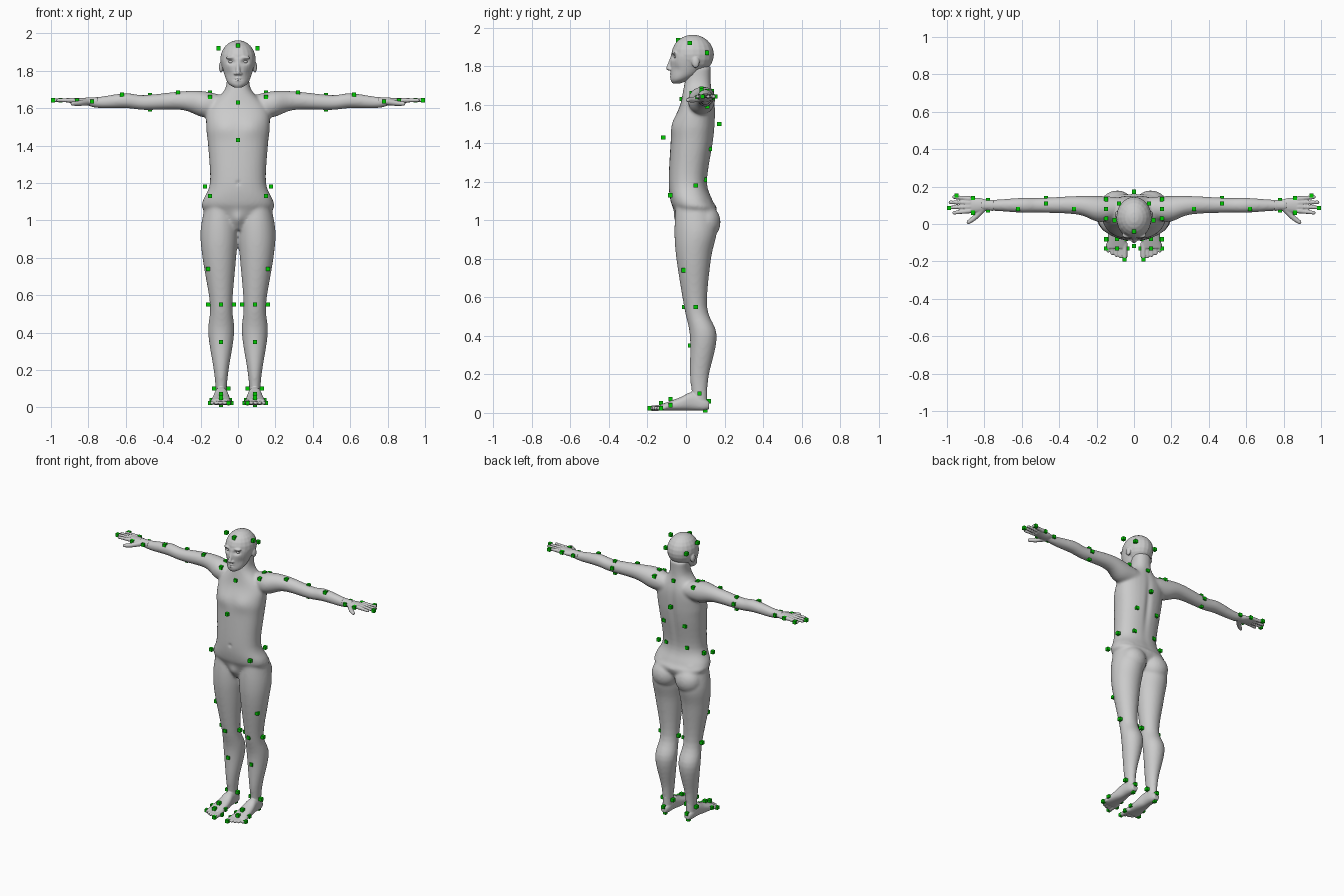
import bpy
import bmesh
import math
from mathutils import Matrix, Vector

default_cube = bpy.data.objects.get("Cube")
if default_cube:
    bpy.data.objects.remove(default_cube, do_unlink=True)

SIDES = (1, -1)


def make_material(name, colour):
    material = bpy.data.materials.new(name)
    material.use_nodes = True
    material.diffuse_color = colour
    material.node_tree.nodes["Principled BSDF"].inputs["Base Color"].default_value = colour
    return material


skin_grey = make_material("skin grey", (.6, .6, .6, 1))
marker_green = make_material("marker green", (0, .6, 0, 1))


def spline_rows(rows, steps=5):
    """Smoothly fill in rows between the given ones."""
    rows = [Vector(row) for row in rows]
    filled = []
    for i, (start, end) in enumerate(zip(rows, rows[1:])):
        before, after = rows[max(i - 1, 0)], rows[min(i + 2, len(rows) - 1)]
        leave, arrive = (end - before) / 2, (after - start) / 2
        for step in range(steps):
            t = step / steps
            ease = t * t * (3 - 2 * t)
            filled.append(start.lerp(end, ease) + leave * (t * (1 - t) ** 2) - arrive * (t * t * (1 - t)))
    return filled + [rows[-1]]


def tube(bm, axis, rows, side=1, power=2, count=32):
    """Closed loft along an axis; a row is position, two centres, two radii."""
    rings = []
    for along, centre_a, centre_b, radius_a, radius_b in spline_rows(rows):
        ring = []
        for k in range(count):
            angle = math.tau * k / count
            cosine, sine = math.cos(angle), math.sin(angle)
            a = centre_a + radius_a * math.copysign(abs(cosine) ** (2 / power), cosine)
            b = centre_b + radius_b * math.copysign(abs(sine) ** (2 / power), sine)
            x, y, z = {"x": (along, a, b), "y": (a, along, b), "z": (a, b, along)}[axis]
            ring.append(bm.verts.new((x * side, y, z)))
        rings.append(ring)
    faces = [bm.faces.new(rings[0]), bm.faces.new(rings[-1])]
    for low, high in zip(rings, rings[1:]):
        for k in range(count):
            faces.append(bm.faces.new((low[k - 1], low[k], high[k], high[k - 1])))
    bmesh.ops.recalc_face_normals(bm, faces=faces)


def ball(bm, centre, radii, side=1):
    x, y, z = centre
    place = Matrix.Translation((x * side, y, z))
    bmesh.ops.create_uvsphere(bm, u_segments=20, v_segments=12, radius=1,
                              matrix=place @ Matrix.Diagonal((*radii, 1)))


def digit(bm, points, start_radius, end_radius, side=1):
    """Finger, toe or nose: a tapering run of overlapping balls."""
    path = spline_rows(points, steps=8)
    for i, point in enumerate(path):
        radius = start_radius + (end_radius - start_radius) * i / (len(path) - 1)
        ball(bm, point, (radius, radius, radius), side)


def add_object(name, mesh, material):
    mesh.name = name
    mesh.materials.clear()
    mesh.materials.append(material)
    obj = bpy.data.objects.new(name, mesh)
    bpy.context.collection.objects.link(obj)
    return obj


def finish(name, bm, voxel, smoothing, dents=()):
    """Fuse the overlapping volumes, soften them, then press dents along y."""
    rough = bpy.data.meshes.new(name)
    bm.to_mesh(rough)
    bm.free()
    source = add_object(name, rough, skin_grey)
    fuse = source.modifiers.new("fuse", "REMESH")
    fuse.mode, fuse.voxel_size = "VOXEL", voxel
    soften = source.modifiers.new("soften", "SMOOTH")
    soften.iterations = smoothing
    bpy.context.view_layer.update()
    depsgraph = bpy.context.evaluated_depsgraph_get()
    fused = bpy.data.meshes.new_from_object(source.evaluated_get(depsgraph))
    bpy.data.objects.remove(source)
    bpy.data.meshes.remove(rough)
    for vert in fused.vertices:
        start = Vector((abs(vert.co.x), vert.co.y, vert.co.z))
        for centre, size, push in dents:
            offset = start - Vector(centre)
            distance = sum((o / s) ** 2 for o, s in zip(offset, size))
            vert.co.y += push * math.exp(-distance)
    fused.shade_smooth()
    return add_object(name, fused, skin_grey)


# Body: trunk and neck, then legs, arms and buttocks
bm = bmesh.new()
tube(bm, "z", [
    (.95, 0, .04, .06, .06), (1.05, 0, .05, .18, .11), (1.1, 0, .03, .19, .11),
    (1.2, 0, .01, .15, .1), (1.4, 0, .03, .16, .11), (1.5, 0, .04, .17, .11),
    (1.6, 0, .06, .16, .09), (1.7, 0, .06, .07, .07), (1.8, 0, .07, .06, .06)], power=2.3)
for side in SIDES:
    tube(bm, "z", [
        (1.1, .1, .04, .07, .09), (.95, .1, .05, .1, .11), (.8, .1, .04, .09, .09),
        (.55, .09, .05, .06, .06), (.4, .09, .09, .07, .07), (.2, .09, .07, .04, .05),
        (.1, .09, .07, .03, .04), (.04, .09, .07, .03, .04)], side)
    tube(bm, "x", [
        (.05, .09, 1.61, .05, .05), (.18, .08, 1.62, .07, .07), (.3, .1, 1.64, .05, .05),
        (.5, .1, 1.63, .04, .04), (.6, .1, 1.64, .04, .04), (.75, .1, 1.63, .03, .03),
        (.82, .1, 1.64, .03, .02)], side)
    ball(bm, (.09, .1, .99), (.09, .08, .09), side)
body = finish("body", bm, voxel=.008, smoothing=10, dents=[
    ((0, .16, 1.4), (.02, .06, .2), -.01),       # spine groove
    ((.08, -.08, 1.5), (.06, .05, .05), -.008),  # chest
    ((0, -.08, 1.2), (.01, .04, .01), .008),     # navel
    ((0, -.06, 1), (.03, .05, .04), -.02),       # groin
])

# Head with nose, lips, brows and ears
bm = bmesh.new()
ball(bm, (0, .035, 1.86), (.095, .11, .103))
tube(bm, "z", [
    (1.71, 0, -.05, .02, .02), (1.73, 0, -.03, .05, .05), (1.77, 0, 0, .07, .08),
    (1.85, 0, .02, .09, .1), (1.9, 0, .03, .08, .09)])
digit(bm, [(0, -.07, 1.85), (0, -.09, 1.79)], start_radius=.009, end_radius=.013)
for height in (1.758, 1.747):
    ball(bm, (0, -.07, height), (.02, .015, .007))
for side in SIDES:
    ball(bm, (.013, -.08, 1.785), (.01, .014, .009), side)
    ball(bm, (.035, -.06, 1.87), (.03, .016, .01), side)
    ball(bm, (.09, .05, 1.82), (.012, .02, .03), side)
head = finish("head", bm, voxel=.004, smoothing=4, dents=[
    ((.037, -.07, 1.847), (.02, .04, .012), .014),  # eye sockets
    ((.055, -.05, 1.785), (.02, .04, .025), .006),  # cheeks
    ((0, -.08, 1.753), (.02, .03, .003), .005),     # mouth line
])

# Eyeballs
bm = bmesh.new()
for side in SIDES:
    ball(bm, (.037, -.05, 1.848), (.015, .014, .01), side)
finish("eyes", bm, voxel=.003, smoothing=2)

# Hands: palm, four fingers and thumb
bm = bmesh.new()
for side in SIDES:
    tube(bm, "x", [
        (.75, .1, 1.635, .03, .025), (.79, .1, 1.635, .03, .02), (.83, .1, 1.635, .04, .02),
        (.9, .1, 1.64, .04, .012)], side)
    for i in range(4):
        knuckle = Vector((.88, .07 + .022 * i, 1.642))
        tip = Vector((.985 - .01 * (i - 1.5) ** 2, .06 + .028 * i, 1.642))
        digit(bm, [knuckle, tip], start_radius=.0135, end_radius=.0095, side=side)
    digit(bm, [(.81, .08, 1.632), (.85, .036, 1.626), (.885, .01, 1.624)],
          start_radius=.018, end_radius=.011, side=side)
hands = finish("hands", bm, voxel=.004, smoothing=3)

# Feet: heel to ball, ankle and five toes
bm = bmesh.new()
for side in SIDES:
    tube(bm, "y", [
        (.12, .09, .04, .02, .02), (.09, .09, .045, .03, .033), (.03, .09, .06, .035, .047),
        (-.03, .09, .046, .045, .035), (-.13, .094, .028, .055, .016)], side, power=2.4)
    tube(bm, "z", [(.03, .09, .07, .03, .04), (.13, .09, .07, .03, .04)], side)
    for i in range(5):
        x, tip = .05 + .022 * i, .002 * i * i - .175
        radius = .012 if i else .017
        digit(bm, [(x, -.11, .028), (x, tip, .024)], radius, radius * .85, side)
feet = finish("feet", bm, voxel=.004, smoothing=4)

# Measuring markers: small cubes set on the skin, found by a ray from inside a part
DIRECTIONS = {"front": (0, -1, 0), "back": (0, 1, 0), "up": (0, 0, 1), "down": (0, 0, -1),
              "out": (1, 0, 0), "in": (-1, 0, 0)}
ELBOW, WRIST, PALM = (.47, .11, 1.635), (.78, .1, 1.635), (.86, .1, 1.64)
KNEE, ANKLE, INSTEP, TOES = (.09, .05, .55), (.09, .07, .1), (.09, -.08, .04), (.09, -.13, .024)
SHOULDER = (.15, .08, 1.66)
MARKERS = [
    (body, "front", 0, [(0, .05, 1.63), SHOULDER, (.16, .05, .74), KNEE, (.09, .08, .35), WRIST]),
    (body, "front", .04, [(0, .05, 1.43), (.15, .05, 1.13)]),
    (body, "back", 0, [(0, .06, 1.67), SHOULDER, (.08, .05, 1.37), (.08, .05, 1.21), ELBOW, WRIST]),
    (body, "back", .03, [(0, .05, 1.5)]),
    (body, "up", 0, [SHOULDER, (.32, .08, 1.64), ELBOW, (.62, .08, 1.64)]),
    (body, "down", 0, [ELBOW]),
    (body, "out", .03, [(.1, .05, 1.18)]),
    (body, "out", .01, [KNEE, ANKLE]),
    (body, "in", .01, [KNEE, ANKLE]),
    (head, "up", 0, [(0, -.04, 1.85)]),
    (head, "out", .03, [(.02, .02, 1.92)]),
    (head, "back", .02, [(.08, .05, 1.87)]),
    (hands, "front", 0, [PALM]),
    (hands, "back", 0, [PALM, (.95, .14, 1.642)]),
    (hands, "out", 0, [(.96, .085, 1.642)]),
    (feet, "out", 0, [INSTEP, TOES]),
    (feet, "in", 0, [INSTEP, TOES]),
    (feet, "up", .01, [INSTEP, TOES]),
    (feet, "front", 0, [(.05, -.13, .024)]),
    (feet, "back", 0, [(.09, .07, .06)]),
    (feet, "down", 0, [(.09, .1, .045)]),
]
bpy.context.view_layer.update()
bm = bmesh.new()
for part, direction, gap, starts in MARKERS:
    for x, y, z in starts:
        for side in SIDES if x else SIDES[:1]:
            across, forward, upward = DIRECTIONS[direction]
            aim = Vector((across * side, forward, upward))
            hit, spot, normal, index = part.ray_cast((x * side, y, z), aim)
            if hit:
                bmesh.ops.create_cube(bm, size=.022, matrix=Matrix.Translation(spot + aim * gap))
marker_mesh = bpy.data.meshes.new("measuring_markers")
bm.to_mesh(marker_mesh)
bm.free()
add_object("measuring_markers", marker_mesh, marker_green)
